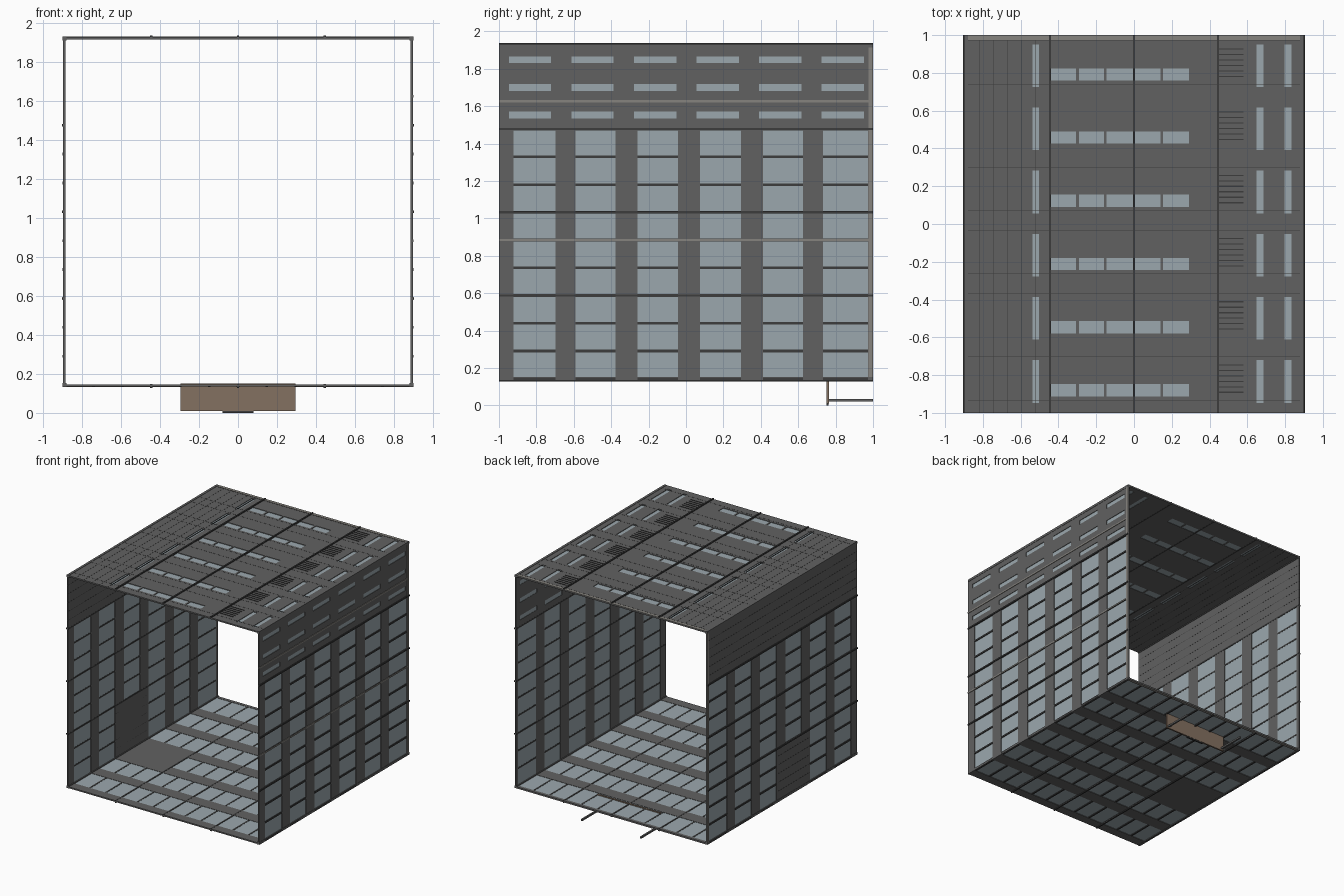
import bpy, bmesh
from mathutils import Vector

if "Cube" in bpy.data.objects:
    bpy.data.objects.remove(bpy.data.objects["Cube"])

CZ, OUT, INN = 1.0325, 0.8975, 0.886      # tube centre height, outer and inner skin distance
CELL = 0.1483

def material(name, rgb):
    m = bpy.data.materials.new(name)
    m.diffuse_color = (*rgb, 1)
    m.use_nodes = True
    m.node_tree.nodes["Principled BSDF"].inputs["Base Color"].default_value = m.diffuse_color
    return m

DARK = material("dark_frame", (0.12, 0.12, 0.12))
BLACK = material("seam", (0.045, 0.045, 0.045))
GLASS = material("glass", (0.33, 0.39, 0.42))
TRIM = material("trim", (0.24, 0.23, 0.21))
BROWN = material("board", (0.23, 0.165, 0.12))

# a = across the side, y = depth, d = distance out from the tube centre
SIDES = {
    "right": lambda a, y, d: Vector((d, y, CZ + a)),
    "left": lambda a, y, d: Vector((-d, y, CZ + a)),
    "roof": lambda a, y, d: Vector((a, y, CZ + d)),
    "floor": lambda a, y, d: Vector((a, y, CZ - d)),
}

def finish(bm, name, mat):
    bmesh.ops.recalc_face_normals(bm, faces=bm.faces)
    me = bpy.data.meshes.new(name)
    bm.to_mesh(me)
    bm.free()
    ob = bpy.data.objects.new(name, me)
    me.materials.append(mat)
    bpy.context.collection.objects.link(ob)
    return ob

def boxes(name, mat, side, items):
    """Many boxes (a0, a1, y0, y1, d0, d1) in one object on one side."""
    if not items:
        return
    f = SIDES[side]
    bm = bmesh.new()
    for a0, a1, y0, y1, d0, d1 in items:
        p, q = f(a0, y0, d0), f(a1, y1, d1)
        vs = bmesh.ops.create_cube(bm, size=1)["verts"]
        for v in vs:
            v.co = Vector([(p[i] + q[i]) / 2 + v.co[i] * abs(q[i] - p[i]) for i in range(3)])
    finish(bm, side + "_" + name, mat)

def panel(side, holes):
    """Sheet with rectangular openings, given thickness."""
    f = SIDES[side]
    aa = sorted({round(v, 4) for h in holes for v in h[:2]} | {-OUT, OUT})
    yy = sorted({round(v, 4) for h in holes for v in h[2:]} | {-1, 1})
    bm = bmesh.new()
    grid = {(i, j): bm.verts.new(f(a, y, OUT)) for i, a in enumerate(aa) for j, y in enumerate(yy)}
    for i in range(len(aa) - 1):
        for j in range(len(yy) - 1):
            ca, cy = (aa[i] + aa[i + 1]) / 2, (yy[j] + yy[j + 1]) / 2
            if not any(h[0] < ca < h[1] and h[2] < cy < h[3] for h in holes):
                bm.faces.new([grid[i, j], grid[i + 1, j], grid[i + 1, j + 1], grid[i, j + 1]])
    loose = [v for v in bm.verts if not v.link_faces]
    bmesh.ops.delete(bm, geom=loose, context="VERTS")
    ext = bmesh.ops.extrude_face_region(bm, geom=bm.faces[:])["geom"]
    shift = f(0, 0, INN) - f(0, 0, OUT)
    bmesh.ops.translate(bm, vec=shift, verts=[g for g in ext if isinstance(g, bmesh.types.BMVert)])
    finish(bm, side + "_panel", DARK)

# Window layout
COLS = [(-0.922, -0.697), (-0.59, -0.376), (-0.258, -0.044),
        (0.074, 0.293), (0.411, 0.625), (0.733, 0.973)]
BAYS = [-0.834 + 0.3345 * i for i in range(6)]

def slits(a):
    return [(a - 0.018, a + 0.018, y - 0.113, y + 0.113) for y in BAYS]

def columns(top, door=False):
    return [(-0.885 + (3 * CELL - 0.005 if door and i == 2 else 0), top, *c) for i, c in enumerate(COLS)]

strip_x = [(-0.442, -0.306), (-0.292, -0.158), (-0.146, -0.006), (0.006, 0.139), (0.153, 0.29)]
holes = {
    "right": columns(0.44) + slits(0.52) + slits(0.667) + slits(0.816),
    "left": columns(0.44, True),
    "floor": columns(0.885, True),
    "roof": slits(-0.52) + slits(0.667) + slits(0.816)
            + [(*s, y - 0.079, y - 0.014) for s in strip_x for y in BAYS],
}

for side, hs in holes.items():
    panel(side, hs)
    boxes("glass", GLASS, side, [(*h, 0.8885, 0.893) for h in hs])

    # Raised main ribs running the full depth
    boxes("main_ribs", BLACK, side, [(a - 0.006, a + 0.006, -1, 1, 0.885, 0.905) for a in (-0.445, 0, 0.445)])

    # Glazing bars across each window column
    if side != "roof":
        bars = []
        for h in hs:
            for k in range(-6, 7):
                a = k * CELL
                if h[1] - h[0] > 0.1 and h[0] - 0.02 < a < h[1] + 0.02:
                    bars.append((a - 0.007, a + 0.007, h[2], h[3], 0.887, 0.9))
        boxes("glazing_bars", BLACK, side, bars)

    # Pale edging at the back end
    boxes("back_edge", TRIM, side, [(-0.89, 0.89, 0.975, 1, OUT, 0.8995)])

# Thin panel seams
def seams(side, values, y0=-1, y1=1):
    boxes("seams", BLACK, side, [(a - 0.0015, a + 0.0015, y0, y1, INN - 0.0005, OUT + 0.0008) for a in values])

seams("left", [0.445 + CELL / 2 * k for k in range(1, 6)])
seams("roof", [-0.89 + CELL / 2 * k for k in range(1, 6)])
boxes("door_slats", BLACK, "left", [(-0.885 + 0.074 * k, -0.882 + 0.074 * k, -0.37, 0.05, INN, OUT + 0.001)
                                    for k in range(1, 6)])
boxes("cross_seams", BLACK, "roof", [(-0.89, 0.89, y + s, y + s + 0.002, OUT - 0.002, OUT + 0.0008)
                                     for y in BAYS for s in (-0.1, 0.13)])

# Roof vents made of fine slats
boxes("vent_slats", BLACK, "roof", [(0.45, 0.58, y - 0.06 + 0.029 * k, y - 0.054 + 0.029 * k, OUT - 0.002, 0.901)
                                    for y in BAYS for k in range(6)])

# Pale rails on the right wall
boxes("pale_rails", TRIM, "right", [(a - 0.006, a + 0.006, -1, 0.975, OUT, 0.902) for a in (-CELL, 4 * CELL)])

# Corner posts
for side in ("right", "left"):
    boxes("corner_posts", DARK, side, [(s * 0.89 - 0.01, s * 0.89 + 0.01, -1, 1, 0.88, 0.9) for s in (-1, 1)])

# Hanging board, its foot strip and two support rods
def block(name, mat, x, y, z):
    bm = bmesh.new()
    bmesh.ops.create_cube(bm, size=1)
    for v in bm.verts:
        v.co = Vector([(r[0] + r[1]) / 2 + c * (r[1] - r[0]) for c, r in zip(v.co, (x, y, z))])
    finish(bm, name, mat)

block("hanging_board", BROWN, (-0.296, 0.296), (0.75, 0.764), (0.01, 0.15))
block("board_foot", BLACK, (-0.08, 0.08), (0.75, 0.762), (0, 0.01))
for s, label in ((-1, "left"), (1, "right")):
    block(label + "_support_rod", DARK, (s * 0.276 - 0.007, s * 0.276 + 0.007), (0.764, 1), (0.02, 0.034))
